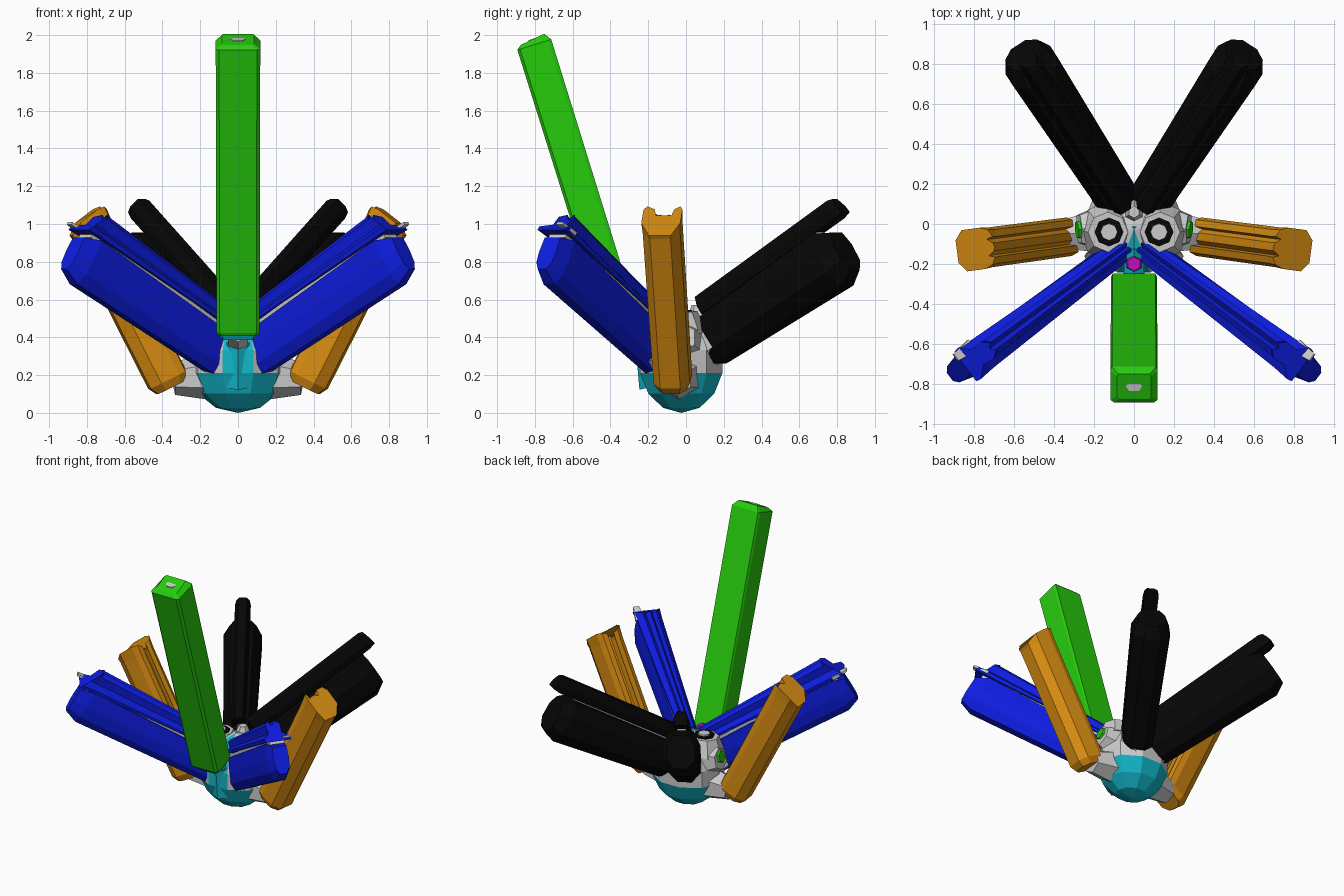
import bpy, bmesh, math
from mathutils import Vector, Matrix

if "Cube" in bpy.data.objects:
    bpy.data.objects.remove(bpy.data.objects["Cube"])

MATS = {}
COL = dict(green=(.02, .6, .004, 1), blue=(.004, .012, .75, 1), orange=(.7, .27, .006, 1),
           black=(.002, .002, .002, 1), cyan=(.006, .48, .6, 1), magenta=(.6, .005, .6, 1))


def finish(name, bm, col):
    bmesh.ops.recalc_face_normals(bm, faces=bm.faces)
    me = bpy.data.meshes.new(name)
    bm.to_mesh(me)
    bm.free()
    ob = bpy.data.objects.new(name, me)
    bpy.context.collection.objects.link(ob)
    if col:
        if col not in MATS:
            MATS[col] = bpy.data.materials.new(col)
            MATS[col].diffuse_color = COL[col]
        me.materials.append(MATS[col])
    return ob


def limb(name, d, prof, rings, col=None, w0=0, lean=0, notch=0, sides=(1, -1)):
    """Loft a profile (across, up) along d; rings are (distance, scale[, fixed height])."""
    d = Vector(d).normalized()
    h = Vector((-d.y, d.x, 0)).normalized()
    u = d.cross(h)
    if u.z < 0:
        u.negate()
    if h.y < 0:
        h.negate()
    ks = [p[1] for p in prof]
    mid = (min(ks) + max(ks)) / 2
    wm = max(abs(p[0]) for p in prof)
    for s in sides:
        bm = bmesh.new()
        loops = []
        for i, (t, sc, *fix) in enumerate(rings):
            end = i == len(rings) - 1
            k0 = fix[0] if fix else mid
            loop = []
            for w, k in prof:
                tt = t + (lean * (k - mid) - notch * (1 - abs(w) / wm) if end else 0)
                p = d * tt + h * (w0 + w * sc) + u * (k0 + (k - k0) * sc)
                loop.append(bm.verts.new((p.x * s, p.y, p.z)))
            loops.append(loop)
        n = len(prof)
        for a, b in zip(loops, loops[1:]):
            for i in range(n):
                bm.faces.new((a[i], a[(i + 1) % n], b[(i + 1) % n], b[i]))
        bm.faces.new(loops[0][::-1])
        bm.faces.new(loops[-1])
        tag = "" if len(sides) == 1 else ("_right" if s > 0 else "_left")
        finish(name + tag, bm, col)


def sym(half):
    """Complete a profile given its right half, bottom to top."""
    return half + [(-w, k) for w, k in reversed(half) if w]


def prism(name, a, b, r1, r2, n, col=None, mirror=False):
    a, b = Vector(a), Vector(b)
    for s in ((1, -1) if mirror else (1,)):
        p, q = Vector((a.x * s, a.y, a.z)), Vector((b.x * s, b.y, b.z))
        bm = bmesh.new()
        rot = (q - p).to_track_quat('Z', 'Y').to_matrix().to_4x4()
        bmesh.ops.create_cone(bm, cap_ends=True, segments=n, radius1=r1, radius2=r2,
                              depth=(q - p).length, matrix=Matrix.Translation((p + q) / 2) @ rot)
        finish(name + (("_right" if s > 0 else "_left") if mirror else ""), bm, col)


# Faceted ball body, split into a grey shell and a cyan belly with front stripe
def cyan_zone(c):
    return c.z < .17 or (abs(c.x) < .09 and c.y < -.08)


for name, want, col in (("body_shell", False, None), ("belly_and_stripe", True, "cyan")):
    bm = bmesh.new()
    bmesh.ops.create_uvsphere(bm, u_segments=10, v_segments=7, radius=1)
    bmesh.ops.transform(bm, verts=bm.verts, matrix=Matrix.Translation((0, -.025, .272))
                        @ Matrix.Diagonal((.27, .235, .272, 1)) @ Matrix.Rotation(math.pi / 10, 4, 'Z'))
    bmesh.ops.delete(bm, context='FACES', geom=[
        f for f in bm.faces if cyan_zone(f.calc_center_median()) != want])
    finish(name, bm, col)

# Eyes, ears, nose and mouth on the upward-facing face
prism("eye_socket", (.125, -.035, .42), (.13, -.04, .535), .15, .10, 8, None, True)
prism("eye_ring", (.125, -.04, .5), (.125, -.04, .545), .072, .072, 8, "black", True)
prism("pupil", (.125, -.04, .5), (.125, -.04, .555), .05, .042, 8, None, True)
prism("ear", (.2, -.02, .4), (.285, -.03, .42), .06, .045, 6, "green", True)
prism("ear_rim", (.18, -.02, .38), (.275, -.025, .4), .12, .08, 6, None, True)
prism("nose", (0, .0, .5), (0, -.25, .42), .05, .06, 6, "cyan")
prism("mouth", (0, -.19, .38), (0, -.2, .52), .06, .035, 6, "magenta")
prism("brow_crest", (0, .06, .4), (0, .06, .57), .1, .03, 6)

# Sockets holding the limbs
prism("side_socket", (.1, -.03, .2), (.34, -.05, .18), .14, .085, 6, None, True)
prism("rear_socket", (.05, .05, .3), (.15, .2, .42), .13, .1, 6, None, True)
prism("front_socket", (.06, -.08, .25), (.19, -.2, .33), .12, .08, 6, None, True)
prism("chin_plate", (0, -.14, .15), (0, -.2, .38), .11, .07, 6, "cyan")
prism("neck_link", (0, -.15, .34), (0, -.31, .43), .06, .06, 6)
G = (0, -.298, .955)
limb("front_neck", G, sym([(.08, -.25), (.1, -.2), (.09, -.12)]),
     [(.48, .95), (.54, 1.15)], "cyan", sides=(1,))

# Tall green front limb with a small recess plate in its cap
g = sym([(.1, -.28), (.118, -.265), (.118, -.11), (.11, -.092)])
limb("front_limb", G, g, [(.51, .9), (.53, .97), (2.1, 1), (2.13, .72)],
     "green", sides=(1,), lean=.1)
limb("front_limb_cap", G, sym([(.025, -.21), (.04, -.185), (.025, -.16)]),
     [(2.08, 1), (2.132, 1)], sides=(1,))

# Blue front side limbs: main bar, grey strip, ridged upper rail
B = (.697, -.517, .496)
limb("blue_limb", B, sym([(.035, .03), (.07, .09), (.078, .18), (.07, .297)]),
     [(.23, .78, .297), (.3, .86, .297), (1.32, 1), (1.415, .72)], "blue", w0=-.065)
limb("blue_limb_strip", B, sym([(.055, .28), (.055, .32)]), [(.3, .9), (1.38, 1)], w0=-.065)
limb("blue_rail", B, sym([(.078, .307), (.082, .33), (.04, .36), (.045, .415), (.02, .44), (0, .41)]),
     [(.34, .72), (1.33, 1.08), (1.40, 1.18)], "blue", w0=-.07, lean=-.6, notch=.05)
limb("blue_rail_tip", B, sym([(.035, .307), (.035, .33)]), [(1.35, 1), (1.465, .6)], w0=-.005)

# Orange side limbs, grooved on the inner face
O = (.448, -.06, .892)
limb("orange_limb", O, sym([(.055, -.37), (.1, -.31), (.1, -.2), (.085, -.16), (.05, -.15),
                            (.04, -.19), (.02, -.165), (0, -.165)]),
     [(.285, .75), (.33, .97), (1.22, 1), (1.295, 1.04)], "orange", w0=-.02, lean=.2, notch=.07)

# Black rear limbs: wide bar, grey strip, narrow upper rail
K = (.465, .718, .518)
limb("black_limb", K, sym([(.06, .05), (.132, .13), (.132, .27), (.08, .37)]),
     [(.26, .72, .37), (.33, .82, .37), (1.22, 1), (1.305, .72)], "black")
limb("black_limb_strip", K, sym([(.03, .34), (.03, .42)]), [(.38, .9), (1.22, 1)])
limb("black_rail", K, sym([(.05, .38), (.055, .43), (.03, .49)]),
     [(.38, .95), (1.36, 1), (1.4, .85)], "black", lean=-.2)

for m in bpy.data.materials:
    if m.users and not m.is_grease_pencil:
        m.use_nodes = True
        m.node_tree.nodes["Principled BSDF"].inputs["Base Color"].default_value = m.diffuse_color
